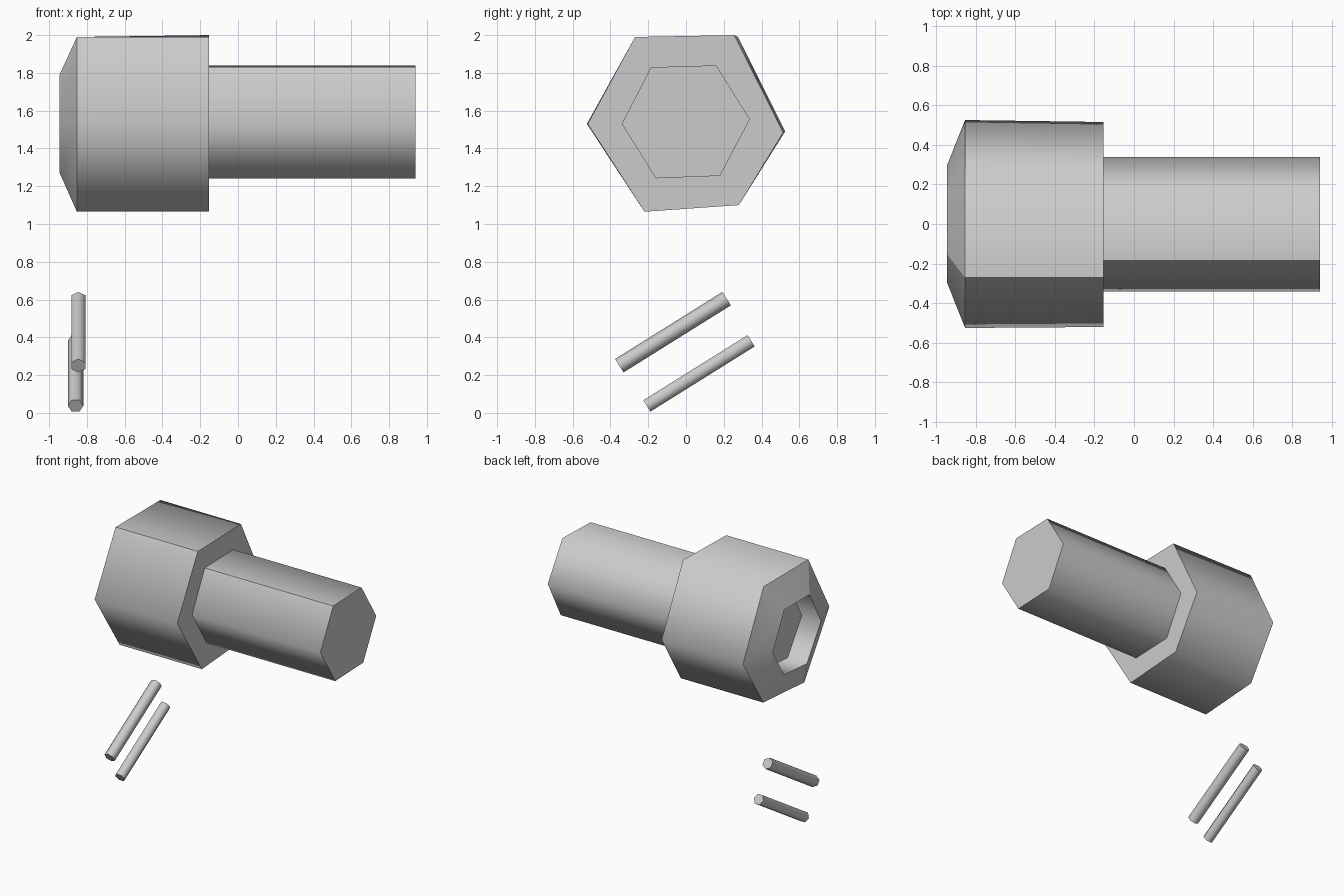
import bpy, bmesh, math
from mathutils import Vector

if "Cube" in bpy.data.objects:
    bpy.data.objects.remove(bpy.data.objects["Cube"])


def loft(name, rings, seam=None):
    """Skin matching rings, cap both ends, keep ring edges (and one seam) sharp."""
    bm = bmesh.new()
    loops = [[bm.verts.new(p) for p in ring] for ring in rings]
    n = len(loops[0])
    for a, b in zip(loops, loops[1:]):
        for i in range(n):
            j = (i + 1) % n
            bm.faces.new((a[i], a[j], b[j], b[i])).smooth = True
    bm.faces.new(loops[0])
    bm.faces.new(loops[-1])
    bmesh.ops.recalc_face_normals(bm, faces=bm.faces)
    for loop in loops:
        for i in range(n):
            bm.edges.get((loop[i], loop[(i + 1) % n])).smooth = False
    if seam is not None:
        for a, b in zip(loops, loops[1:]):
            bm.edges.get((a[seam], b[seam])).smooth = False
    me = bpy.data.meshes.new(name)
    bm.to_mesh(me)
    bm.free()
    ob = bpy.data.objects.new(name, me)
    bpy.context.collection.objects.link(ob)
    return ob


def at(x, section, s=1.0, cz=1.535):
    return [(x, y * s, cz + (z - cz) * s) for y, z in section]


# slightly irregular hexagon sections in (y, z)
head_outer = [(-.525, 1.53), (-.27, 1.99), (.275, 1.99), (.525, 1.49), (.28, 1.10), (-.22, 1.065)]
head_inner = [(-.52, 1.53), (-.27, 1.99), (.255, 2.0), (.515, 1.485), (.28, 1.10), (-.22, 1.065)]
shaft = [(-.34, 1.53), (-.185, 1.83), (.16, 1.84), (.338, 1.555), (.18, 1.255), (-.16, 1.242)]

# bolt: socket floor, socket rim, bevel, head, shoulder, shaft
loft("bolt", [
    at(-.78, head_outer, .56),
    at(-.945, head_outer, .56),
    at(-.853, head_outer),
    at(-.153, head_inner),
    at(-.153, shaft),
    at(.94, shaft),
], seam=1)


def pin(name, x, start, end, r, turn):
    a, b = Vector((x, *start)), Vector((x, *end))
    d = (b - a).normalized()
    u = Vector((1, 0, 0))
    v = d.cross(u)
    ring = [(math.cos(turn + k * math.pi / 3) * u + math.sin(turn + k * math.pi / 3) * v) * r
            for k in range(6)]
    return loft(name, [[a + o for o in ring], [b + o for o in ring]])


# two loose slanted pins below the head
pin("upper_pin", -.845, (-.353, .25), (.215, .605), .042, math.pi / 6)
pin("lower_pin", -.86, (-.207, .037), (.345, .382), .041, 0)
